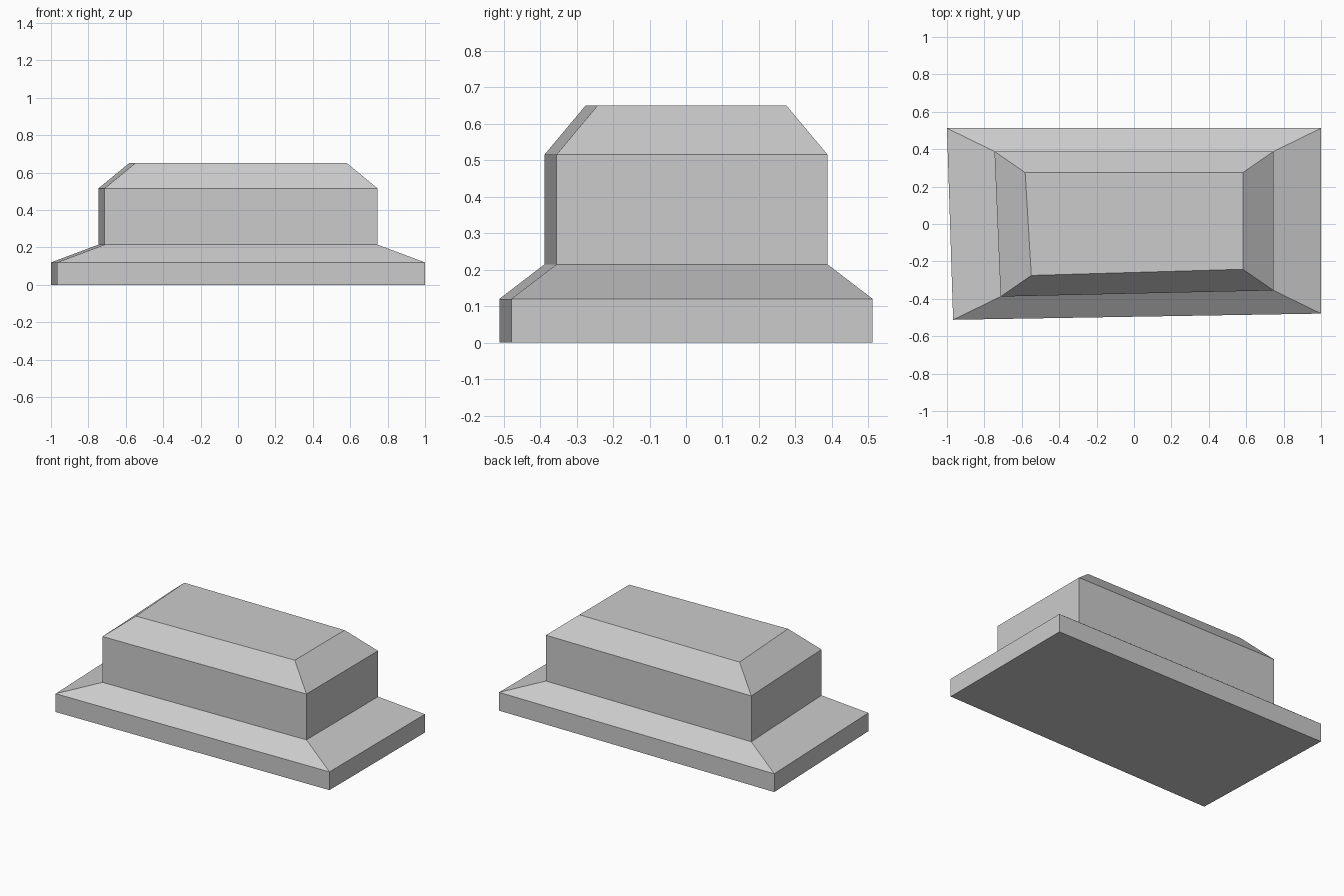
import bpy
import bmesh

cube = bpy.data.objects.get("Cube")
if cube:
    bpy.data.objects.remove(cube, do_unlink=True)

grey = bpy.data.materials.new("light_grey")
grey.use_nodes = True
grey.diffuse_color = (0.6, 0.6, 0.6, 1)
grey.node_tree.nodes["Principled BSDF"].inputs["Base Color"].default_value = (0.6, 0.6, 0.6, 1)

SKEW = 0.033  # the front left-hand corner is pulled in, the front right-hand one back


def ring(bm, half_x, half_y, z):
    """One four-sided level with the same slight skew at every height."""
    corners = [(-half_x + SKEW, -half_y), (half_x, -half_y + SKEW),
               (half_x, half_y), (-half_x, half_y)]
    return [bm.verts.new((x, y, z)) for x, y in corners]


# Stacked block: plinth, sloped shoulder, upright body, bevelled top
levels = [(1.0, 0.512, 0.0), (1.0, 0.512, 0.12),
          (0.746, 0.388, 0.215), (0.746, 0.388, 0.516),
          (0.582, 0.275, 0.651)]

bm = bmesh.new()
rings = [ring(bm, *level) for level in levels]
bm.faces.new(rings[0][::-1])
bm.faces.new(rings[-1])
for low, high in zip(rings, rings[1:]):
    for i in range(4):
        j = (i + 1) % 4
        bm.faces.new((low[i], low[j], high[j], high[i]))
bmesh.ops.recalc_face_normals(bm, faces=bm.faces)

mesh = bpy.data.meshes.new("stepped_block")
bm.to_mesh(mesh)
bm.free()
mesh.materials.append(grey)
block = bpy.data.objects.new("stepped_block", mesh)
bpy.context.collection.objects.link(block)
